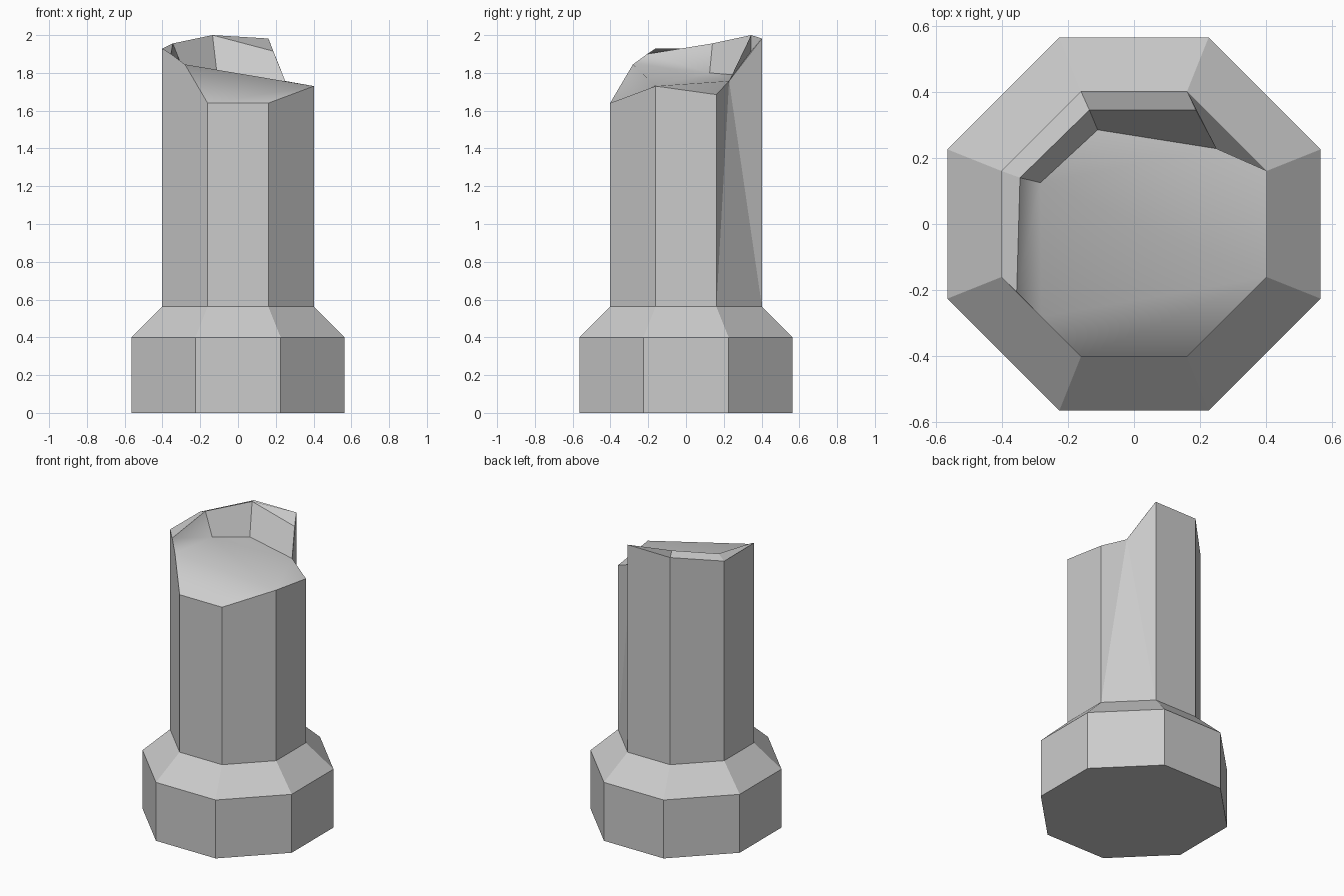
import bpy, bmesh

if "Cube" in bpy.data.objects:
    bpy.data.objects.remove(bpy.data.objects["Cube"])


def octagon(apothem):
    """Eight plan points, anticlockwise from the front left corner."""
    a, c = apothem, apothem * 0.4
    return [(-c, -a), (c, -a), (a, -c), (a, c), (c, a), (-c, a), (-a, c), (-a, -c)]


def ring(bm, apothem, heights):
    return [bm.verts.new((x, y, z)) for (x, y), z in zip(octagon(apothem), heights)]


def bridge(bm, low, high, skip=()):
    for i in range(8):
        if i not in skip:
            j = (i + 1) % 8
            bm.faces.new((low[i], low[j], high[j], high[i]))


def finish(bm, name):
    bmesh.ops.recalc_face_normals(bm, faces=bm.faces)
    mesh = bpy.data.meshes.new(name)
    bm.to_mesh(mesh)
    bm.free()
    obj = bpy.data.objects.new(name, mesh)
    bpy.context.collection.objects.link(obj)
    return obj


# Octagonal base block with sloped shoulder
bm = bmesh.new()
rings = [ring(bm, a, [z] * 8) for a, z in ((0.565, 0), (0.565, 0.4), (0.402, 0.562))]
bm.faces.new(rings[0][::-1])
for low, high in zip(rings, rings[1:]):
    bridge(bm, low, high)
finish(bm, "column_base")

# Shaft with uneven broken rim
bm = bmesh.new()
low = ring(bm, 0.402, [0.562] * 8)
top = ring(bm, 0.402, [1.64, 1.64, 1.73, 1.685, 1.982, 1.98, 1.928, 1.93])
A, B, C, D, E, F, G, H = top
bridge(bm, low, top, skip=(3, 7))

# Corners of the chipped hollow
rim_left = bm.verts.new((-0.355, -0.205, 1.90))
ridge = bm.verts.new((-0.281, -0.281, 1.845))
inner_left = bm.verts.new((-0.345, 0.14, 1.956))
inner_back = bm.verts.new((-0.135, 0.345, 2.0))
inner_right = bm.verts.new((0.187, 0.345, 1.915))
floor_left = bm.verts.new((-0.283, 0.125, 1.80))
floor_back = bm.verts.new((-0.11, 0.285, 1.787))
floor_right = bm.verts.new((0.25, 0.228, 1.757))

# Two chipped shaft sides, broken rim and steep inner walls
for face in (
    (low[7], low[0], A, ridge, rim_left, H),
    (low[3], floor_right, D), (low[3], low[4], floor_right),
    (low[4], E, floor_right), (E, inner_right, floor_right),
    (G, H, rim_left, inner_left),
    (F, G, inner_left, inner_back),
    (E, F, inner_back, inner_right),
    (inner_left, floor_left, floor_back, inner_back),
    (inner_back, floor_back, floor_right, inner_right),
):
    bm.faces.new(face)

# Softly shaded break surface
for face in (
    (ridge, C, D, floor_right, floor_back, floor_left),
    (A, B, C, ridge),
    (rim_left, ridge, floor_left, inner_left),
):
    bm.faces.new(face).smooth = True
finish(bm, "broken_shaft")
